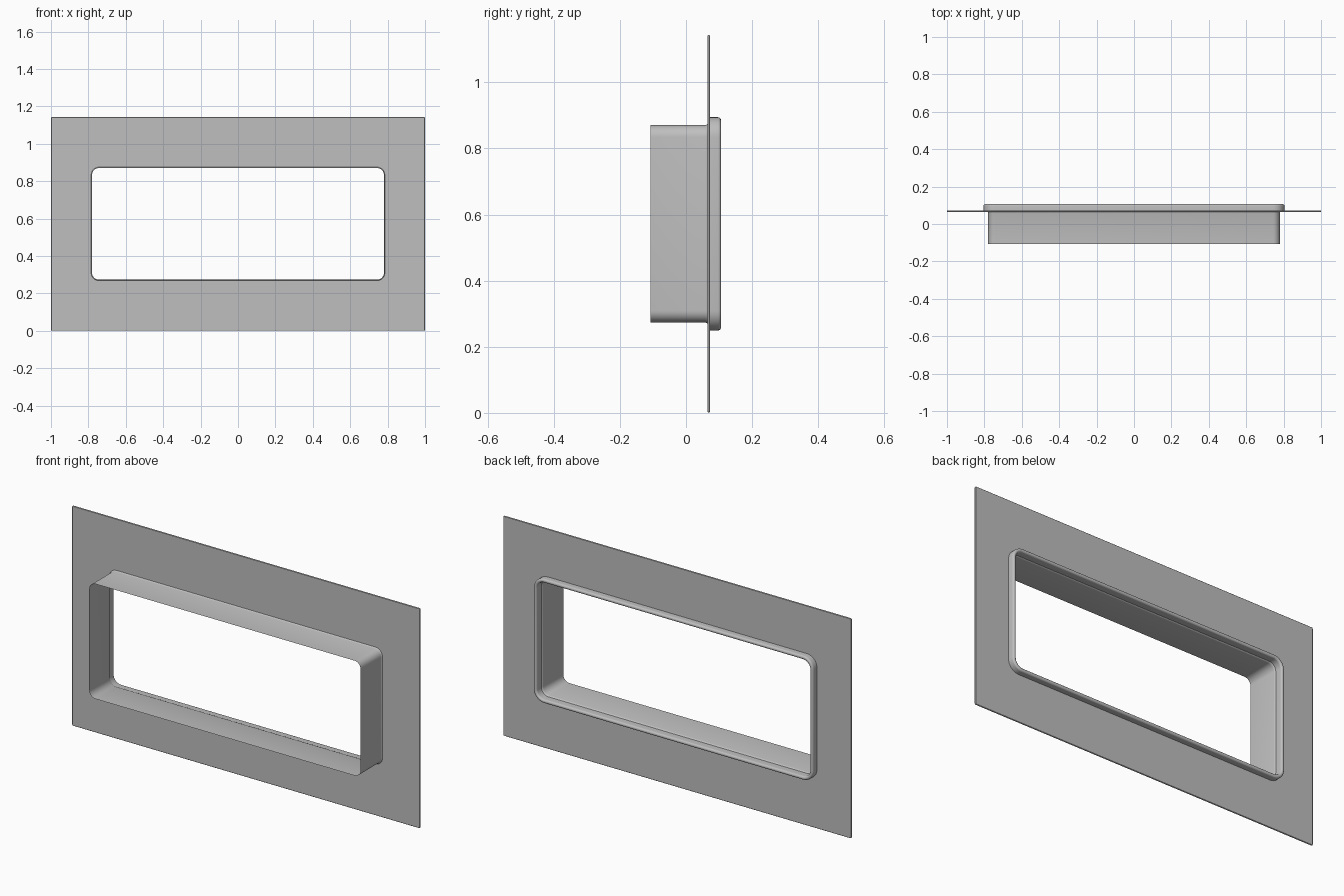
import bpy, bmesh
from math import cos, sin, pi

cube = bpy.data.objects.get("Cube")
if cube:
    bpy.data.objects.remove(cube)

grey = bpy.data.materials.new("satin_grey")
grey.use_nodes = True
grey.diffuse_color = (0.52, 0.52, 0.52, 1)
grey.node_tree.nodes["Principled BSDF"].inputs["Base Color"].default_value = (0.52, 0.52, 0.52, 1)

CENTRE_Z = 0.572
STEPS = 8                       # segments per rounded corner
OPEN_X, OPEN_Z, OPEN_R = 0.78, 0.2985, 0.036


def ring(bm, half_x, half_z, radius, y):
    """Rounded rectangle of vertices in the XZ plane."""
    verts = []
    for q, (sx, sz) in enumerate([(1, 1), (-1, 1), (-1, -1), (1, -1)]):
        for i in range(STEPS + 1):
            a = (q + i / STEPS) * pi / 2
            verts.append(bm.verts.new((sx * (half_x - radius) + radius * cos(a), y,
                                       CENTRE_Z + sz * (half_z - radius) + radius * sin(a))))
    return verts


def loft(name, sections, closed=True):
    """Skin a series of rounded rectangles into one part."""
    bm = bmesh.new()
    rings = [ring(bm, *s) for s in sections]
    pairs = list(zip(rings, rings[1:]))
    if closed:
        pairs.append((rings[-1], rings[0]))
    for a, b in pairs:
        for i in range(len(a)):
            j = (i + 1) % len(a)
            bm.faces.new((a[i], a[j], b[j], b[i]))
    bmesh.ops.recalc_face_normals(bm, faces=bm.faces)
    mesh = bpy.data.meshes.new(name)
    bm.to_mesh(mesh)
    bm.free()
    obj = bpy.data.objects.new(name, mesh)
    bpy.context.collection.objects.link(obj)
    mesh.materials.append(grey)
    bpy.ops.object.select_all(action="DESELECT")
    obj.select_set(True)
    bpy.context.view_layer.objects.active = obj
    bpy.ops.object.shade_smooth_by_angle(angle=pi / 5)
    return obj


def opening(offset, y):
    """Section that follows the opening at a given outward offset."""
    return (OPEN_X + offset, OPEN_Z + offset, OPEN_R + offset, y)


# Flat wall plate with softened outer edges
BACK, FRONT, SOFT = 0.0725, 0.065, 0.002
loft("wall_plate", [
    opening(0.005, FRONT),
    (1 - SOFT, 0.571 - SOFT, 0.004, FRONT),
    (1, 0.571, 0.006, FRONT + SOFT),
    (1, 0.571, 0.006, BACK - SOFT),
    (1 - SOFT, 0.571 - SOFT, 0.004, BACK),
    opening(0.005, BACK),
])

# Thin sheet sleeve, flaring slightly where it meets the plate
loft("sleeve", [
    opening(0, -0.107),
    opening(0, 0.058),
    opening(0.0015, 0.063),
    opening(0.005, 0.066),
], closed=False)

# Raised rim with a rounded lip around the back of the opening
INNER, OUTER, TOP, ROUND = 0.005, 0.024, 0.106, 0.009
lip = [opening(INNER, 0.07)]
for centre, start in ((INNER + ROUND, pi), (OUTER - ROUND, pi / 2)):
    for k in range(6):
        a = start - k / 5 * pi / 2
        lip.append(opening(centre + ROUND * cos(a), TOP - ROUND + ROUND * sin(a)))
lip.append(opening(OUTER, 0.07))
loft("rear_rim", lip)
